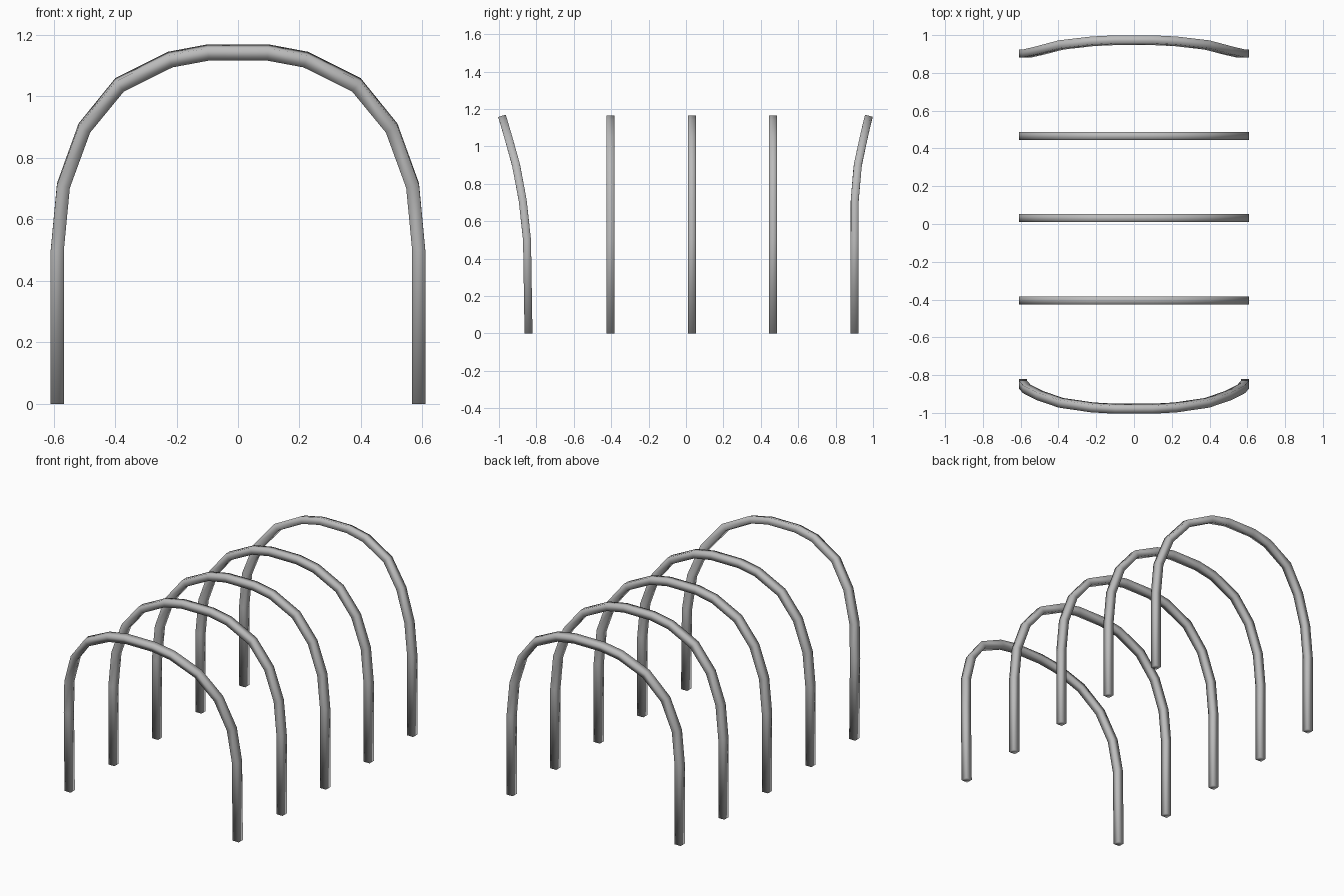
import bpy
import bmesh
from mathutils import Vector

if "Cube" in bpy.data.objects:
    bpy.data.objects.remove(bpy.data.objects["Cube"], do_unlink=True)

steel = bpy.data.materials.new("grey steel")
steel.use_nodes = True
grey = (0.5, 0.5, 0.5, 1)
steel.diffuse_color = grey
steel.node_tree.nodes["Principled BSDF"].inputs["Base Color"].default_value = grey

HALF = 0.0212  # half width of the square bar
# Half of the arch outline (x, z), foot to crown
ARCH = [(0.588, 0), (0.588, 0.5), (0.568, 0.71), (0.5, 0.897),
        (0.385, 1.038), (0.22, 1.12), (0.097, 1.143)]


def make_hoop(name, y, lean):
    """Square bar swept along the mirrored arch; lean is the y offset per point."""
    half = [Vector((x, y + d, z)) for (x, z), d in zip(ARCH, lean)]
    path = half + [Vector((-p.x, p.y, p.z)) for p in reversed(half)]
    last = len(half) - 1
    bm = bmesh.new()
    rings = []
    for i, p in enumerate(path):
        before = (p - path[max(i - 1, 0)]).normalized()
        after = (path[min(i + 1, len(path) - 1)] - p).normalized()
        tangent = (before + after).normalized()
        # Local slope of the leaning hoop sets the roll of the bar
        k = min(i, len(path) - 1 - i)
        a, b = half[max(k - 1, 0)], half[min(k + 1, last)]
        side = Vector((0, b.z - a.z, a.y - b.y))
        side = (side - tangent * side.dot(tangent)).normalized()
        out = tangent.cross(side).normalized()
        miter = 1 / max(tangent.dot(before), tangent.dot(after)) if 0 < i < len(path) - 1 else 1
        rings.append([bm.verts.new(p + side * s * HALF + out * o * HALF * miter)
                      for s, o in ((-1, -1), (1, -1), (1, 1), (-1, 1))])
    for r, q in zip(rings, rings[1:]):
        for j in range(4):
            n = (j + 1) % 4
            bm.faces.new((r[j], r[n], q[n], q[j]))
    bm.faces.new(rings[0])
    bm.faces.new(rings[-1])
    # Feet sit flat on the ground
    for v in rings[0] + rings[-1]:
        v.co.z = 0
    bmesh.ops.recalc_face_normals(bm, faces=bm.faces)
    for f in bm.faces:
        f.smooth = True
    mesh = bpy.data.meshes.new(name)
    bm.to_mesh(mesh)
    bm.free()
    mesh.materials.append(steel)
    bpy.context.collection.objects.link(bpy.data.objects.new(name, mesh))


# Three upright hoops between two that lean outwards
upright = [0] * len(ARCH)
make_hoop("front_hoop", -0.842, [0, -0.008, -0.031, -0.066, -0.105, -0.129, -0.136])
make_hoop("front_middle_hoop", -0.404, upright)
make_hoop("middle_hoop", 0.031, upright)
make_hoop("back_middle_hoop", 0.466, upright)
make_hoop("back_hoop", 0.902, [0, 0, 0, 0.016, 0.046, 0.065, 0.071])
